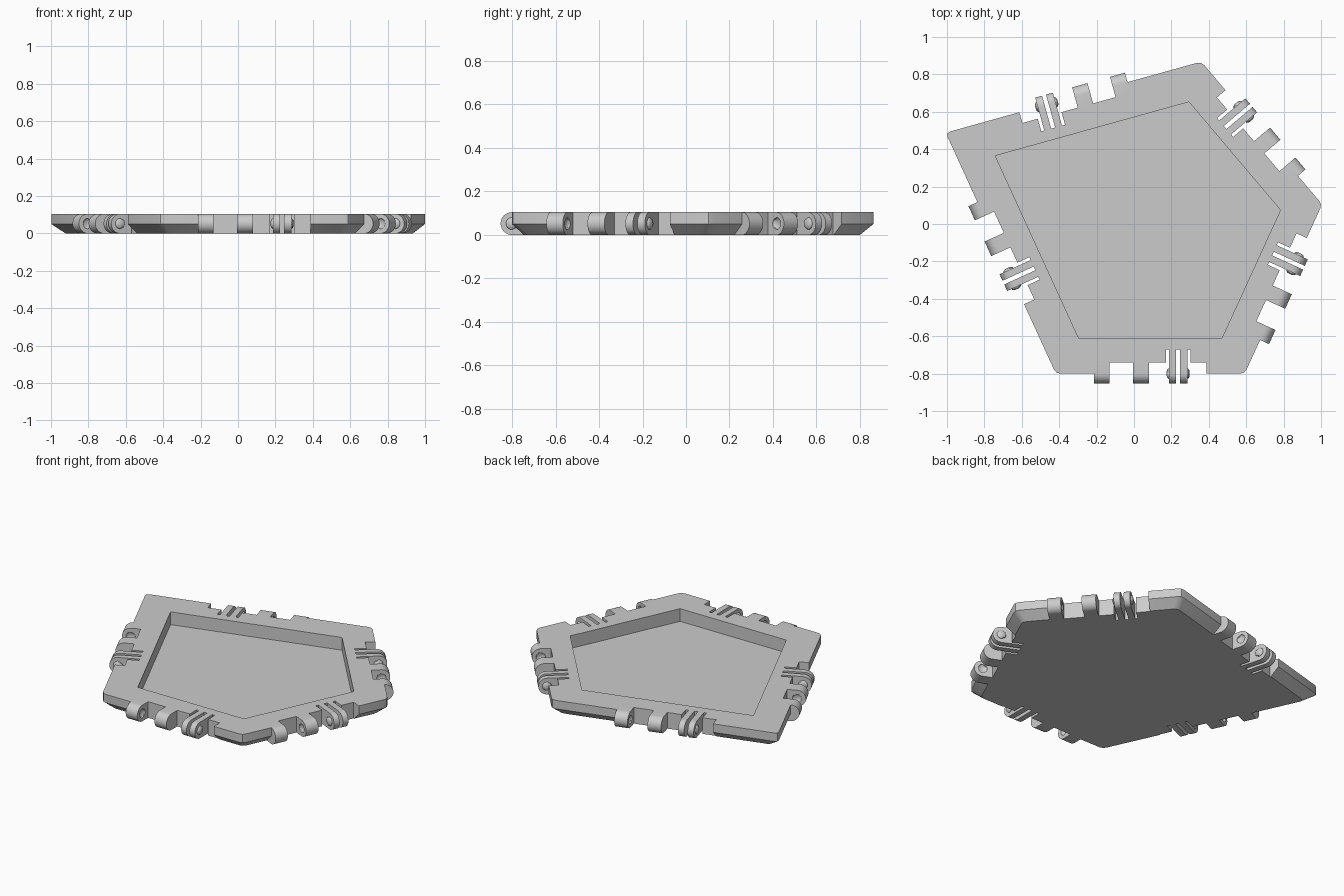
import bpy, bmesh, math
from mathutils import Vector

cube = bpy.data.objects.get("Cube")
if cube:
    bpy.data.objects.remove(cube)

grey = bpy.data.materials.new("plain_grey")
grey.use_nodes = True
colour = (0.6, 0.6, 0.6, 1)
grey.diffuse_color = colour
grey.node_tree.nodes["Principled BSDF"].inputs["Base Color"].default_value = colour

# Overall sizes
HEIGHT, MID, FLOOR = 0.105, 0.05, 0.022
CHAMFER, NOTCH, SLIT, RIM = 0.055, 0.06, 0.13, 0.19
RADIUS = HEIGHT / 2
HALF = 0.30                                     # half the notch length
CORNERS = [Vector(p) for p in ((-0.418, -0.80), (0.592, -0.80), (1.006, 0.105),
                               (0.36, 0.868), (-1.007, 0.488))]
SLITS = ((0.083, 0.10), (0.138, 0.16), (0.198, 0.215))
# Knuckles and clip plates: name, start, end, bump on start side, bump on end side
HINGES = (("outer_knuckle", -0.30, -0.217, 0, -1), ("inner_knuckle", -0.092, -0.007, -1, 0),
          ("clip_plate_a", 0.10, 0.138, 1, 0), ("clip_plate_b", 0.16, 0.198, 0, 1))


def side(i):
    """Midpoint, direction and inward normal of one side."""
    a, b = CORNERS[i], CORNERS[(i + 1) % 5]
    u = (b - a).normalized()
    return (a + b) / 2, u, Vector((-u.y, u.x))


def inset_corner(i, d):
    """Corner i of the pentagon moved inward by d."""
    _, u0, n0 = side(i - 1)
    _, u1, n1 = side(i)
    return CORNERS[i] + (n0 + n1) * d / (1 + n0.dot(n1))


def rounded_corner(i, d):
    p = inset_corner(i, d)
    a = p - side((i - 1) % 5)[1] * 0.025
    b = p + side(i)[1] * 0.025
    return a, p / 2 + (a + b) / 4, b


def side_outline(i, d):
    """Points from the middle of corner i to just before the middle of the next."""
    mid, u, n = side(i)
    local = [(-HALF, d), (-HALF, NOTCH)]
    for s, e in SLITS:
        local += [(s, NOTCH), (s, SLIT), (e, SLIT), (e, NOTCH)]
    local += [(HALF, NOTCH), (HALF, d)]
    points = [mid + u * s + n * t for s, t in local]
    return [*rounded_corner(i, d)[1:], *points, rounded_corner((i + 1) % 5, d)[0]]


def finish(bm, name):
    bmesh.ops.recalc_face_normals(bm, faces=bm.faces)
    mesh = bpy.data.meshes.new(name)
    bm.to_mesh(mesh)
    bm.free()
    mesh.materials.append(grey)
    obj = bpy.data.objects.new(name, mesh)
    bpy.context.collection.objects.link(obj)
    return obj


def bridge(bm, lower, upper):
    for k in range(len(lower)):
        j = (k + 1) % len(lower)
        bm.faces.new((lower[k], lower[j], upper[j], upper[k]))


def build_tray():
    bm = bmesh.new()
    layers = []
    for z, d in ((0, CHAMFER), (MID, 0), (HEIGHT, 0)):
        layers.append([bm.verts.new((p.x, p.y, z)) for i in range(5) for p in side_outline(i, d)])
    bm.faces.new(layers[0])
    bridge(bm, layers[0], layers[1])
    bridge(bm, layers[1], layers[2])
    # Sunken pocket
    lip, floor = ([bm.verts.new((*inset_corner(i, RIM), z)) for i in range(5)]
                  for z in (HEIGHT, FLOOR))
    bridge(bm, floor, lip)
    bm.faces.new(floor)
    # Flat rim, one face for each side
    top = layers[2]
    count = len(top) // 5
    for i in range(5):
        outer = [top[(i * count + k) % len(top)] for k in range(count + 1)]
        bm.faces.new(outer + [lip[(i + 1) % 5], lip[i]])
    return finish(bm, "tray")


def build_hinge(name, i, start, end, bump_start, bump_end):
    """Round-ended lug with an optional dome (+1) or dimple (-1) on each cheek."""
    mid, u, n = side(i)
    profile = [(-RADIUS * math.cos(a), RADIUS * math.sin(a))
               for a in (math.pi * (k / 16 - 0.5) for k in range(17))]
    profile += [(NOTCH, RADIUS * f) for f in (1, 0.5, 0, -0.5, -1)]
    bm = bmesh.new()

    def ring(points, s):
        verts = []
        for t, h in points:
            p = mid + u * s + n * t
            verts.append(bm.verts.new((p.x, p.y, RADIUS + h)))
        return verts

    ends = [ring(profile, start), ring(profile, end)]
    bridge(bm, *ends)
    for loop, s, bump, out in ((ends[0], start, bump_start, -1), (ends[1], end, bump_end, 1)):
        if bump:
            for step in range(4):
                a = step * math.pi / 8
                r, lift = 0.028 * math.cos(a), 0.014 * math.sin(a)
                circle = [(t * r / math.hypot(t, h), h * r / math.hypot(t, h)) for t, h in profile]
                inner = ring(circle, s + out * bump * lift)
                bridge(bm, loop, inner)
                loop = inner
        bm.faces.new(loop)
    return finish(bm, name)


parts = [build_tray()]
for i, label in enumerate(("front", "front_left", "back_left", "back", "right")):
    for name, *sizes in HINGES:
        parts.append(build_hinge(f"{label}_{name}", i, *sizes))

# Smooth the round parts and keep the edges sharp
bpy.ops.object.select_all(action='DESELECT')
for obj in parts:
    obj.select_set(True)
bpy.context.view_layer.objects.active = parts[0]
bpy.ops.object.shade_smooth_by_angle(angle=math.radians(30))
